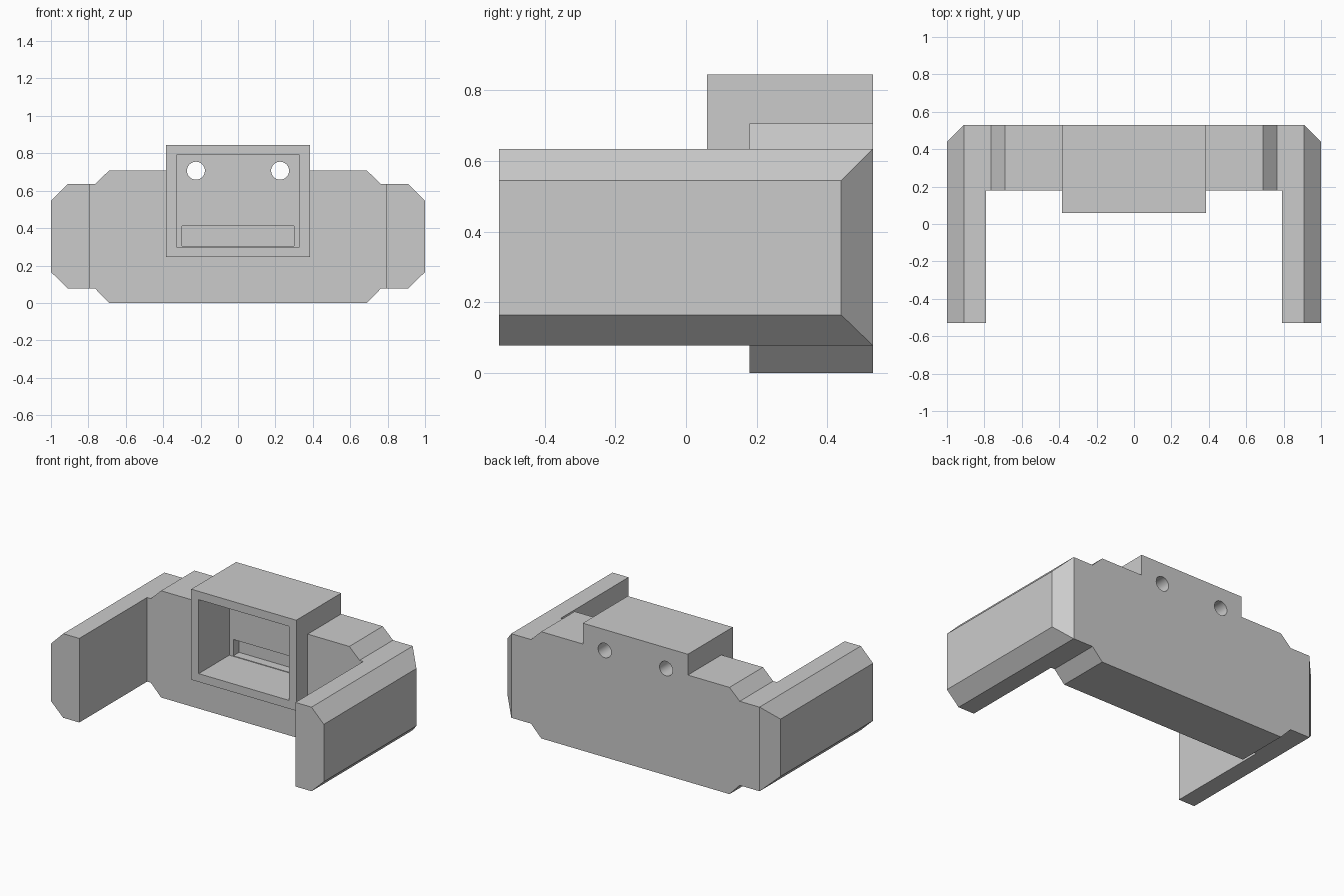
import bpy, bmesh, math
from mathutils import Vector

if "Cube" in bpy.data.objects:
    bpy.data.objects.remove(bpy.data.objects["Cube"])

# Single matte grey material
grey = bpy.data.materials.new("plain grey")
grey.use_nodes = True
grey.diffuse_color = (0.6, 0.6, 0.6, 1)
grey.node_tree.nodes["Principled BSDF"].inputs["Base Color"].default_value = (0.6, 0.6, 0.6, 1)

BACK = 0.53


def finish(name, bm):
    bmesh.ops.recalc_face_normals(bm, faces=bm.faces)
    mesh = bpy.data.meshes.new(name)
    bm.to_mesh(mesh)
    bm.free()
    mesh.materials.append(grey)
    obj = bpy.data.objects.new(name, mesh)
    bpy.context.collection.objects.link(obj)
    return obj


def extrude_y(profile, y0, y1):
    """Extrude an (x, z) outline along y."""
    bm = bmesh.new()
    face = bm.faces.new([bm.verts.new((x, y0, z)) for x, z in profile])
    geom = bmesh.ops.extrude_face_region(bm, geom=[face])["geom"]
    moved = [v for v in geom if isinstance(v, bmesh.types.BMVert)]
    bmesh.ops.translate(bm, verts=moved, vec=(0, y1 - y0, 0))
    return bm


def box(name, half_x, y0, y1, z0, z1):
    outline = [(-half_x, z0), (half_x, z0), (half_x, z1), (-half_x, z1)]
    return finish(name, extrude_y(outline, y0, y1))


def combine(target, tool, operation):
    """Apply a boolean and discard the tool."""
    mod = target.modifiers.new(operation.lower(), "BOOLEAN")
    mod.operation = operation
    mod.solver = "EXACT"
    mod.object = tool
    bpy.context.view_layer.objects.active = target
    bpy.ops.object.modifier_apply(modifier=mod.name)
    bpy.data.objects.remove(tool)


# Back plate with chamfered steps at its ends
right_half = [(0.69, 0), (0.765, 0.078), (0.85, 0.078),
              (0.85, 0.635), (0.765, 0.635), (0.69, 0.707)]
outline = right_half + [(-x, z) for x, z in reversed(right_half)]
bracket = finish("bracket_body", extrude_y(outline, 0.18, BACK))

# Side arms: outer edges chamfered, rear corner mitred
for side, label in ((1, "left"), (-1, "right")):
    arm = [(0.792, 0.078), (0.91, 0.078), (1, 0.165),
           (1, 0.545), (0.91, 0.635), (0.792, 0.635)]
    bm = extrude_y([(side * x, z) for x, z in arm], -BACK, BACK)
    cut = bmesh.ops.bisect_plane(
        bm, geom=bm.verts[:] + bm.edges[:] + bm.faces[:], dist=1e-5,
        plane_co=(side * 0.909, BACK, 0), plane_no=Vector((side, 1, 0)).normalized(),
        clear_outer=True)
    rim = [e for e in cut["geom_cut"] if isinstance(e, bmesh.types.BMEdge)]
    bmesh.ops.holes_fill(bm, edges=rim)
    combine(bracket, finish(label + "_arm", bm), "UNION")

# Central housing, its pocket and the slot in the pocket wall
combine(bracket, box("housing", 0.385, 0.06, BACK, 0.245, 0.845), "UNION")
combine(bracket, box("pocket_cutter", 0.33, -0.1, 0.38, 0.30, 0.79), "DIFFERENCE")
combine(bracket, box("slot_cutter", 0.30, 0.30, 0.44, 0.304, 0.412), "DIFFERENCE")

# Round holes through the rear wall
for x in (-0.225, 0.225):
    bpy.ops.mesh.primitive_cylinder_add(
        vertices=32, radius=0.048, depth=0.4, location=(x, 0.55, 0.707),
        rotation=(math.pi / 2, 0, 0))
    hole = bpy.context.object
    hole.name = "hole_cutter"
    hole.data.materials.append(grey)
    combine(bracket, hole, "DIFFERENCE")

# Merge coplanar faces and keep hard edges
bm = bmesh.new()
bm.from_mesh(bracket.data)
bmesh.ops.remove_doubles(bm, verts=bm.verts, dist=1e-4)
bmesh.ops.dissolve_limit(bm, angle_limit=0.01, verts=bm.verts, edges=bm.edges)
bm.to_mesh(bracket.data)
bm.free()
bpy.ops.object.select_all(action="DESELECT")
bracket.select_set(True)
bpy.context.view_layer.objects.active = bracket
bpy.ops.object.shade_smooth_by_angle(angle=math.radians(30))
